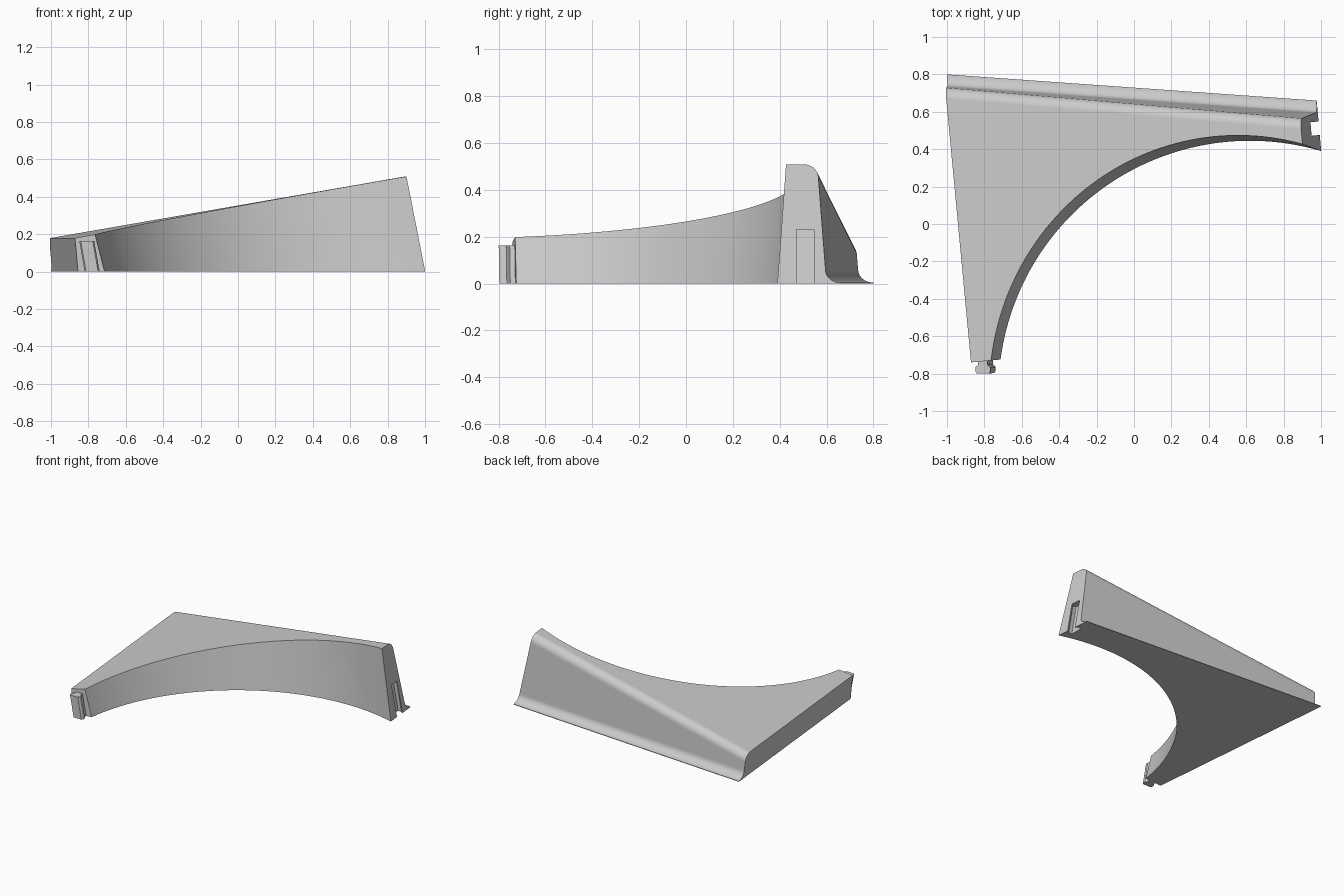
import bpy, bmesh, math
from mathutils import Vector

if "Cube" in bpy.data.objects:
    bpy.data.objects.remove(bpy.data.objects["Cube"], do_unlink=True)

grey = bpy.data.materials.new("plain_grey")
grey.use_nodes = True
COLOUR = (0.6, 0.6, 0.6, 1)
grey.diffuse_color = COLOUR
grey.node_tree.nodes["Principled BSDF"].inputs["Base Color"].default_value = COLOUR

LEAN = Vector((-0.175, -0.016))      # drift of the upright direction per unit of height


def finish(name, bm):
    bmesh.ops.recalc_face_normals(bm, faces=bm.faces)
    mesh = bpy.data.meshes.new(name)
    bm.to_mesh(mesh)
    bm.free()
    mesh.materials.append(grey)
    obj = bpy.data.objects.new(name, mesh)
    bpy.context.collection.objects.link(obj)
    return obj


def loft(name, ring_a, ring_b, planes=()):
    """Solid between two matching rings, trimmed by planes given as (normal, distance)."""
    bm = bmesh.new()
    a = [bm.verts.new(p) for p in ring_a]
    b = [bm.verts.new(p) for p in ring_b]
    n = len(a)
    for i in range(n):
        j = (i + 1) % n
        bm.faces.new((a[i], a[j], b[j], b[i]))
    bm.faces.new(a[::-1])
    bm.faces.new(b)
    bmesh.ops.recalc_face_normals(bm, faces=bm.faces)
    for normal, distance in planes:
        normal = Vector(normal)
        co = normal * (distance / normal.length_squared)
        cut = bmesh.ops.bisect_plane(bm, geom=bm.verts[:] + bm.edges[:] + bm.faces[:],
                                     plane_co=co, plane_no=normal, clear_outer=True)
        edges = [e for e in cut["geom_cut"] if isinstance(e, bmesh.types.BMEdge)]
        bmesh.ops.holes_fill(bm, edges=edges, sides=0)
    return finish(name, bm)


def leaning_prism(name, plan, z0, z1):
    rings = [[(x + LEAN.x * z, y + LEAN.y * z, z) for x, y in plan] for z in (z0, z1)]
    return loft(name, *rings)


def subtract(obj, cutter):
    cutter.hide_render = True
    mod = obj.modifiers.new("cut", 'BOOLEAN')
    mod.operation = 'DIFFERENCE'
    mod.solver = 'EXACT'
    mod.object = cutter
    activate(obj)
    bpy.ops.object.modifier_apply(modifier=mod.name)
    bpy.data.objects.remove(cutter, do_unlink=True)


def activate(obj):
    bpy.ops.object.select_all(action='DESELECT')
    obj.select_set(True)
    bpy.context.view_layer.objects.active = obj


def top_height(x, y):
    return 0.18 + 0.1747 * (x + 1) + 0.0162 * (y - 0.66)


def section(x, steps=8):
    """Cross-section: thin back lip, hollow fillet, drafted wall, rounded shoulder, sloping top."""
    lip = 0.66 - 0.0707 * (x - 0.977)
    top = top_height(x, lip - 0.14)
    wall = lip - 0.065 - 0.09 * (top - 0.12)
    turns = [math.pi / 2 * i / steps for i in range(steps + 1)]
    pts = [(lip, 0)]
    pts += [(lip - 0.065 * math.sin(t), 0.004 + 0.056 * (1 - math.cos(t))) for t in turns]
    pts += [(wall - 0.06 * (1 - math.cos(t)), top - 0.06 * (1 - math.sin(t))) for t in turns]
    pts += [(-1.1, top_height(x, -1.1)), (-1.1, 0)]
    return [(x, y, z) for y, z in pts]


# Main body, trimmed at the left, right and front ends
body = loft("arch_body", section(-1.15), section(1.15), [
    ((-1, -0.094, -0.09), 0.925),
    ((1, 0.09, 0.19), 1.036),
    ((0.1, -1, 0), 0.653),
])


# Drafted round opening
def opening(z, sides=224):
    radius = 1.345 + 0.08 * z
    centre = Vector((0.62, -0.9)) + LEAN * z
    angles = [math.tau * i / sides for i in range(sides)]
    return [(centre.x + radius * math.cos(t), centre.y + radius * math.sin(t), z) for t in angles]


subtract(body, loft("opening_cutter", opening(-0.1), opening(0.7)))

# Keyed socket in the tall end
socket = [(1.1, 0.475), (0.985, 0.475), (0.97, 0.462), (0.943, 0.462),
          (0.943, 0.56), (0.97, 0.56), (0.985, 0.548), (1.1, 0.548)]
subtract(body, leaning_prism("socket_cutter", socket, -0.1, 0.23))

# Keyed tab on the low end
half = [(0.025, -0.70), (0.025, -0.75), (0.04, -0.765), (0.04, -0.785), (0.032, -0.797)]
plan = [(-0.78 - x, y) for x, y in half] + [(-0.78 + x, y) for x, y in reversed(half)]
tab = leaning_prism("connector_tab", plan, 0, 0.163)

# Smooth rounds with crisp edges and flat broad faces
for obj in (body, tab):
    activate(obj)
    bpy.ops.object.shade_smooth_by_angle(angle=math.radians(30))
    weighted = obj.modifiers.new("flat_broad_faces", 'WEIGHTED_NORMAL')
    weighted.keep_sharp = True
